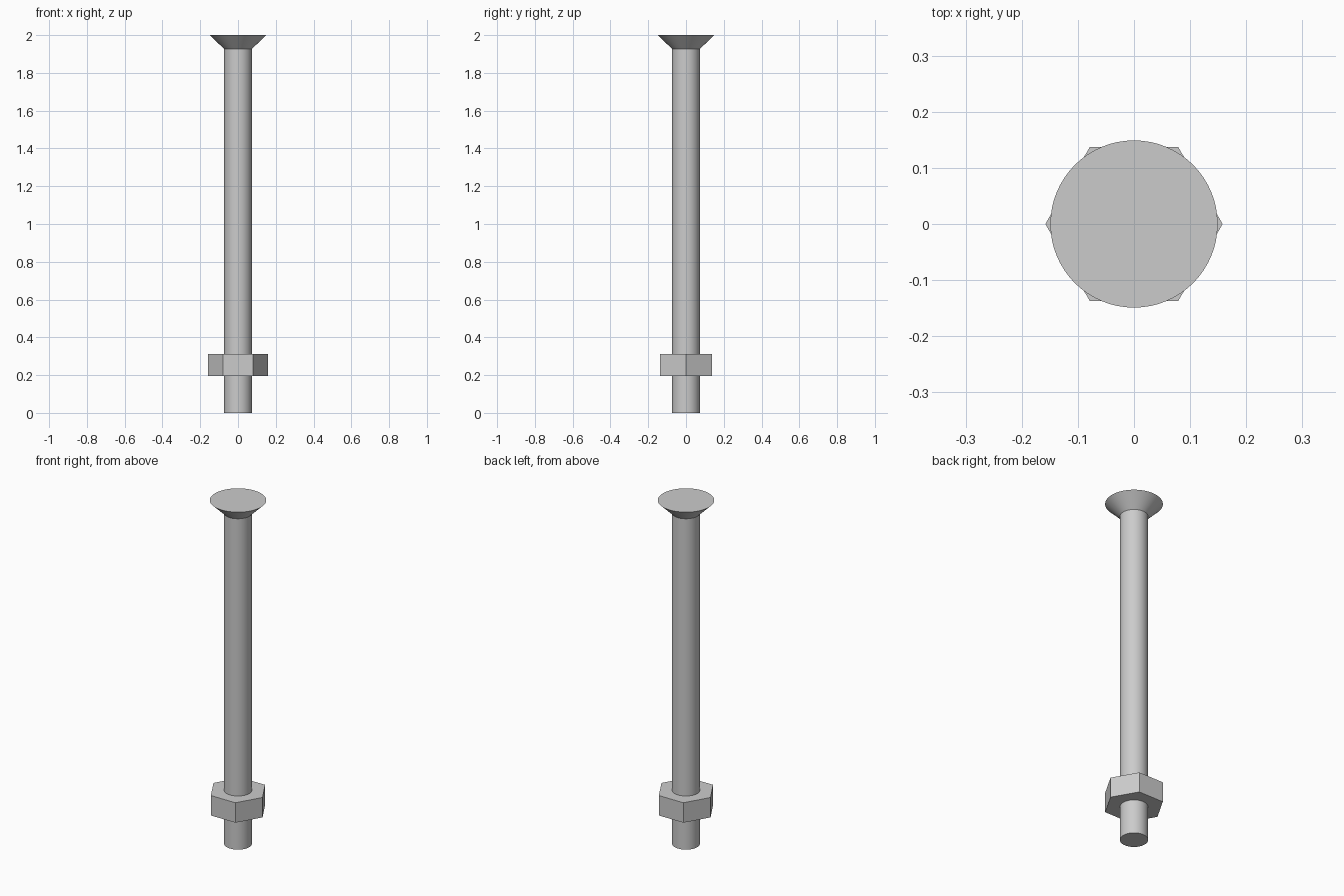
import bpy
import bmesh
import math
from mathutils import Matrix

if "Cube" in bpy.data.objects:
    bpy.data.objects.remove(bpy.data.objects["Cube"], do_unlink=True)

SHAFT_RADIUS = 0.073
HEAD_RADIUS = 0.149
HEAD_BASE = 1.926

# Single plain steel colour
steel = bpy.data.materials.new("steel_grey")
steel.use_nodes = True
steel.diffuse_color = (0.6, 0.6, 0.6, 1)
steel.node_tree.nodes["Principled BSDF"].inputs["Base Color"].default_value = (0.6, 0.6, 0.6, 1)


def turned_part(name, sides, bottom_z, top_z, bottom_radius, top_radius):
    """Capped prism or cone between two heights, with a corner on +x."""
    bm = bmesh.new()
    rings = []
    for z, radius in ((bottom_z, bottom_radius), (top_z, top_radius)):
        ring = bmesh.ops.create_circle(bm, segments=sides, radius=radius)["verts"]
        bmesh.ops.transform(
            bm, verts=ring,
            matrix=Matrix.Translation((0, 0, z)) @ Matrix.Rotation(math.pi / 2, 4, "Z"))
        rings.append(ring)
    lower, upper = rings
    for i in range(sides):
        j = (i + 1) % sides
        bm.faces.new((lower[i], lower[j], upper[j], upper[i]))
    bm.faces.new(lower)
    bm.faces.new(upper)
    bmesh.ops.recalc_face_normals(bm, faces=bm.faces)
    mesh = bpy.data.meshes.new(name)
    bm.to_mesh(mesh)
    bm.free()
    mesh.materials.append(steel)
    obj = bpy.data.objects.new(name, mesh)
    bpy.context.collection.objects.link(obj)
    return obj


def smooth(obj):
    bpy.ops.object.select_all(action="DESELECT")
    obj.select_set(True)
    bpy.context.view_layer.objects.active = obj
    bpy.ops.object.shade_smooth_by_angle(angle=math.radians(30))


# Long round shaft
smooth(turned_part("shaft", 64, 0, HEAD_BASE, SHAFT_RADIUS, SHAFT_RADIUS))

# Flat-topped countersunk head
smooth(turned_part("countersunk_head", 64, HEAD_BASE, 2, SHAFT_RADIUS, HEAD_RADIUS))

# Hexagonal nut near the lower end
turned_part("hex_nut", 6, 0.196, 0.312, 0.158, 0.158)
